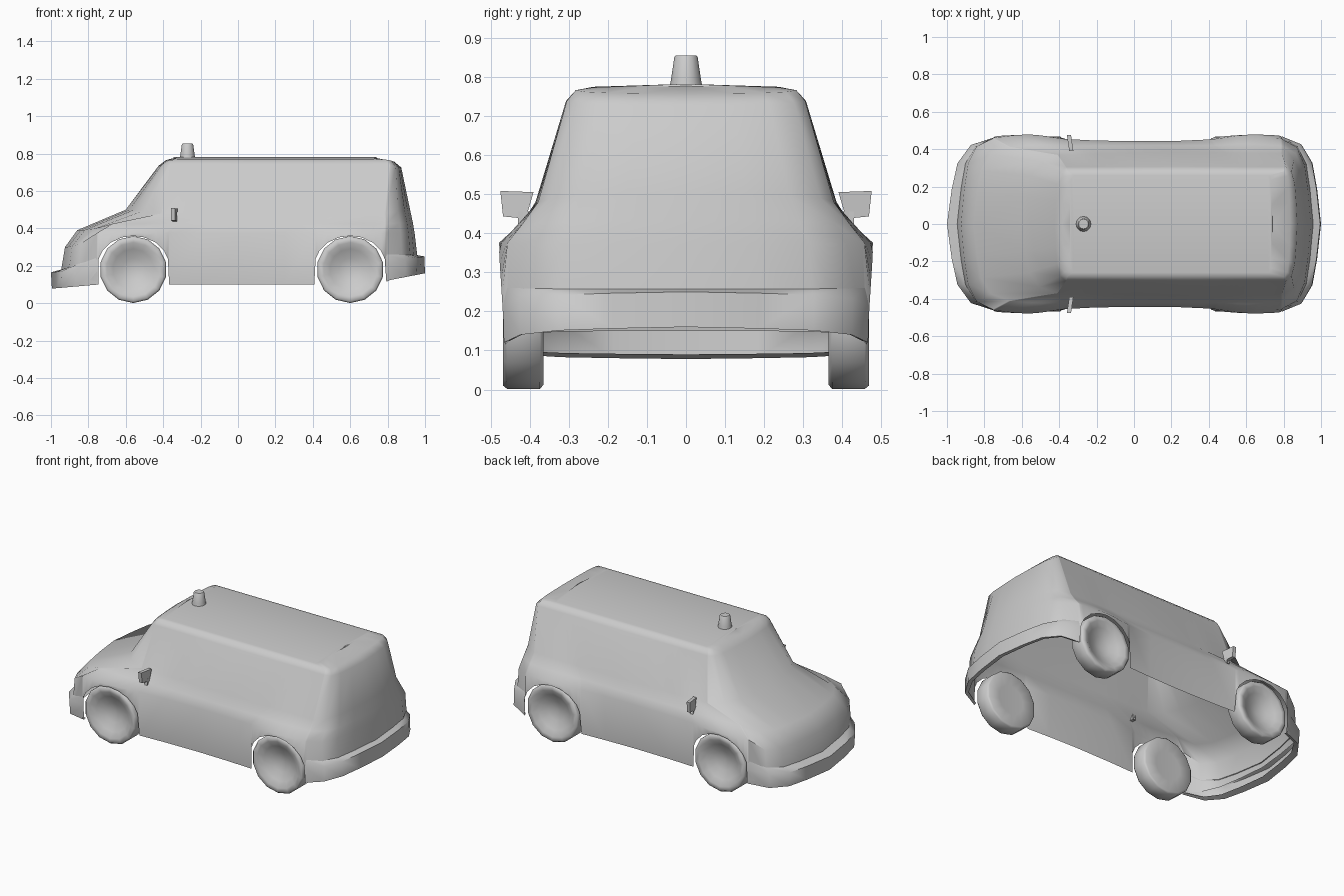
import bpy, bmesh, math

if "Cube" in bpy.data.objects:
    bpy.data.objects.remove(bpy.data.objects["Cube"], do_unlink=True)

grey = bpy.data.materials.new("plain_grey")
GREY = (0.6, 0.6, 0.6, 1)
grey.use_nodes = True
grey.diffuse_color = GREY
grey.node_tree.nodes["Principled BSDF"].inputs["Base Color"].default_value = GREY

WHEELS = (-0.56, 0.6)
AXLE = 0.18
# Rounded end of a plan outline: (share of depth, share of width)
CORNER = [(0, 0), (0.1, 0.4), (0.22, 0.7), (0.5, 0.91), (1, 1)]


def lerp(a, b, t):
    return a + (b - a) * t


def finish(name, bm, angle=50, mirror=False):
    """Turn a bmesh into a smooth grey object, optionally mirrored across y."""
    if mirror:
        copy = bmesh.ops.duplicate(bm, geom=bm.verts[:] + bm.edges[:] + bm.faces[:])["geom"]
        for v in copy:
            if isinstance(v, bmesh.types.BMVert):
                v.co.y = -v.co.y
        bmesh.ops.reverse_faces(bm, faces=[g for g in copy if isinstance(g, bmesh.types.BMFace)])
    bmesh.ops.remove_doubles(bm, verts=bm.verts[:], dist=0.0005)
    bmesh.ops.recalc_face_normals(bm, faces=bm.faces[:])
    me = bpy.data.meshes.new(name)
    bm.to_mesh(me)
    bm.free()
    me.materials.append(grey)
    me.shade_smooth()
    me.set_sharp_from_angle(angle=math.radians(angle))
    ob = bpy.data.objects.new(name, me)
    bpy.context.scene.collection.objects.link(ob)


def loft(rows, bm=None, closed=False):
    """Skin rows of points with quads."""
    bm = bm or bmesh.new()
    grid = [[bm.verts.new(p) for p in row] for row in rows]
    for a, b in zip(grid, grid[1:]):
        count = len(a) if closed else len(a) - 1
        for i in range(count):
            j = (i + 1) % len(a)
            bm.faces.new((a[i], a[j], b[j], b[i]))
    return bm


# Side columns, denser around the wheel arches
side_x = [-0.2, 0.05, 0.25]
for c in WHEELS:
    for d in (0.06, 0.12, 0.165, 0.185, 0.192):
        side_x += [c - d, c + d]
    side_x.append(c)
side_x.sort()
FRONT, REAR = -0.755, 0.795


def sill_height(x):
    """Lower edge of the shell, rising over each wheel."""
    for c in WHEELS:
        d = abs(x - c) / 0.19
        if d < 1:
            return 0.2 + 0.16 * math.sqrt(1 - d * d)
    return 0.125 if x > 0.7 else 0.1


def body_ring(ends, depths, widths, heights, bulge=0, sill=False):
    """Half outline from front centre to rear centre, bulging over the wheels."""
    (xf, xr), (df, dr), (wf, wm, wr), (zf, zs, zr) = ends, depths, widths, heights
    front = [(xf + a * df, b * wf, lerp(zf, zs, a * a)) for a, b in CORNER]
    rear = [(xr - a * dr, b * wr, lerp(zr, zs, a)) for a, b in reversed(CORNER)]
    middle = []
    for x in side_x:
        s = (x - FRONT) / (REAR - FRONT)
        t = abs(2 * s - 1)
        y = lerp(wm, wf if s < 0.5 else wr, t * t * (3 - 2 * t))
        y += bulge * sum(math.exp(-((x - c) / 0.15) ** 2) for c in WHEELS)
        z = zs
        if sill:
            z = sill_height(x)
            y += 0.06 * (z - zs)
        middle.append((lerp(xf + df, xr - dr, s), y, z))
    return front + middle + rear


# Body shell: sill, fender crease, bonnet edge, belt line, shoulder, roof edge, roof, ridge
body = loft([
    body_ring((-0.95, 0.965), (0.195, 0.17), (0.46, 0.44, 0.463), (0.15, 0.115, 0.2), 0.003, True),
    body_ring((-0.925, 0.945), (0.17, 0.15), (0.457, 0.443, 0.452), (0.3, 0.375, 0.37), 0.024),
    body_ring((-0.86, 0.935), (0.19, 0.14), (0.41, 0.42, 0.415), (0.39, 0.425, 0.43), 0.012),
    body_ring((-0.6, 0.92), (0.19, 0.13), (0.37, 0.385, 0.378), (0.5, 0.48, 0.5)),
    body_ring((-0.425, 0.873), (0.06, 0.06), (0.305, 0.307, 0.305), (0.735, 0.738, 0.725)),
    body_ring((-0.385, 0.835), (0.03, 0.03), (0.282, 0.282, 0.282), (0.765, 0.766, 0.757)),
    body_ring((-0.345, 0.74), (0.02, 0.02), (0.26, 0.26, 0.26), (0.776, 0.77, 0.776)),
    body_ring((-0.345, 0.74), (0.02, 0.02), (0, 0, 0), (0.782, 0.782, 0.782)),
])
finish("body_shell", body, 60, mirror=True)


def bumper(name, end, depth, profile):
    """Band wrapped round one end; profile rows are inset, width, centre z, side z."""
    sign = 1 if end > 0 else -1
    rows = [[(end - sign * (inset + a * (depth - inset)), b * w, lerp(zc, zs, a))
             for a, b in CORNER] for inset, w, zc, zs in profile]
    finish(name, loft(rows), 60, mirror=True)


bumper("front_bumper", -1, 0.255, [
    (0.05, 0.44, 0.09, 0.105), (0.005, 0.458, 0.078, 0.1),
    (0, 0.464, 0.165, 0.19), (0.06, 0.461, 0.18, 0.25)])
bumper("rear_bumper", 1, 0.208, [
    (0.03, 0.45, 0.165, 0.125), (0, 0.466, 0.16, 0.12),
    (0.004, 0.468, 0.25, 0.215), (0.045, 0.458, 0.258, 0.26)])

# Wheels: turned profile of (radius, offset), dished on the outside
TYRE = [(0, 0.37), (0.09, 0.369), (0.168, 0.365), (0.179, 0.374), (0.179, 0.457),
        (0.17, 0.468), (0.145, 0.466), (0.11, 0.446), (0.06, 0.424), (0, 0.41)]
SIDES = 14
for place, x in zip(("front", "rear"), WHEELS):
    for hand, side in (("left", -1), ("right", 1)):
        rows = [[(x + r * math.sin(math.tau * i / SIDES), side * y,
                  AXLE - r * math.cos(math.tau * i / SIDES)) for i in range(SIDES)]
                for r, y in TYRE]
        finish(f"{place}_{hand}_wheel", loft(rows, closed=True), 60)

# Door mirrors: tapered, raked plate with a short stalk
for hand, side in (("left", -1), ("right", 1)):
    bm = bmesh.new()
    outline = [(0.39, 0.505), (0.475, 0.508), (0.468, 0.443), (0.41, 0.437)]
    plate = [[(x + (0.43 - y) * 0.15, side * y, z) for y, z in outline] for x in (-0.352, -0.33)]
    loft(plate, bm, closed=True)
    bm.verts.ensure_lookup_table()
    for k in (0, 4):
        bm.faces.new(bm.verts[k:k + 4])
    stalk = [[(-0.338 + dx, side * y, 0.435 + dz) for dx, dz in
              ((-0.01, -0.02), (0.01, -0.02), (0.01, 0.02), (-0.01, 0.02))] for y in (0.4, 0.43)]
    loft(stalk, bm, closed=True)
    finish(f"{hand}_door_mirror", bm, 30)

# Roof beacon: slightly rounded tapered cap
rows = [[(-0.27 + r * math.cos(math.tau * i / 12), r * math.sin(math.tau * i / 12), z)
         for i in range(12)]
        for r, z in ((0.041, 0.779), (0.038, 0.795), (0.03, 0.85), (0.026, 0.855), (0, 0.855))]
finish("roof_beacon", loft(rows, closed=True), 50)
